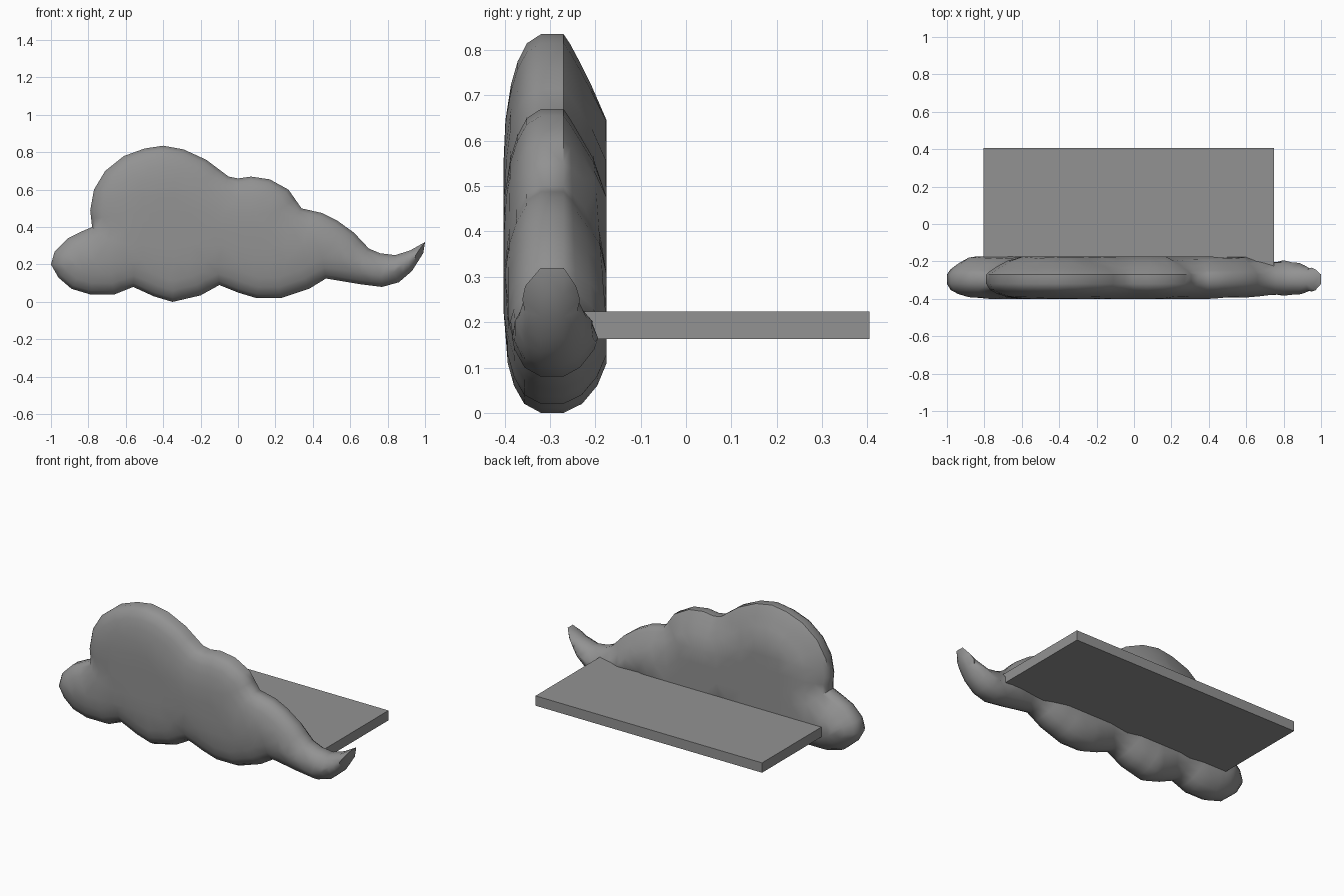
import bpy, bmesh, math
from mathutils import Vector
from mathutils.geometry import delaunay_2d_cdt, intersect_point_line

if "Cube" in bpy.data.objects:
    bpy.data.objects.remove(bpy.data.objects["Cube"])

# Cloud silhouette in the xz plane, clockwise from the left lobe
CORNERS = [Vector(p) for p in [
    (-1, .2), (-.98, .27), (-.91, .34), (-.84, .375), (-.78, .40), (-.79, .49), (-.77, .60),
    (-.71, .70), (-.61, .78), (-.5, .82), (-.40, .835), (-.29, .815), (-.17, .76), (-.05, .67),
    (0, .66), (.07, .67), (.17, .655), (.27, .60), (.34, .50), (.45, .475), (.53, .435),
    (.62, .37), (.70, .285), (.76, .26), (.84, .25), (.92, .275), (1, .32), (.99, .26),
    (.93, .165), (.86, .105), (.77, .08), (.65, .095), (.47, .125), (.38, .07), (.23, .02),
    (.10, .02), (0, .05), (-.1, .09), (-.2, .035), (-.35, 0), (-.45, .03), (-.56, .08),
    (-.66, .04), (-.79, .04), (-.89, .07), (-.96, .13)]]
OUTLINE = []
for a, b in zip(CORNERS, CORNERS[1:] + CORNERS[:1]):
    steps = math.ceil((b - a).length / .075)
    OUTLINE += [a.lerp(b, s / steps) for s in range(steps)]
N = len(OUTLINE)


def edge_distance(p):
    best = 9
    for i in range(N):
        a, b = OUTLINE[i], OUTLINE[(i + 1) % N]
        q, t = intersect_point_line(p, a, b)
        q = a.lerp(b, min(max(t, 0), 1))
        best = min(best, (p - q).length)
    return best


def inside(p):
    hit = False
    for i in range(N):
        a, b = OUTLINE[i], OUTLINE[(i + 1) % N]
        if (a.y > p.y) != (b.y > p.y) and p.x < a.x + (p.y - a.y) * (b.x - a.x) / (b.y - a.y):
            hit = not hit
    return hit


def swell(d, radius):
    return math.sqrt(1 - (1 - min(d / radius, 1)) ** 2)


def front_y(p, d):
    return -.32 - .082 * swell(d, .18 + .09 * min(p.y / .7, 1))


def back_y(p, d):
    high = min(p.y / .65, 1)
    k = min(d / (.08 + .1 * high), 1)
    straight = .5 + .4 * high
    return -.27 + .095 * (straight * k + (1 - straight) * swell(k, 1))


# Interior points: tail spine, inset rings near the rim, a loose grid further in
points = OUTLINE + [Vector(p) for p in ((.80, .165), (.86, .18), (.91, .212), (.95, .25))]
for inset in (.02, .06, .11):
    for i in range(N):
        t = OUTLINE[(i + 1) % N] - OUTLINE[i - 1]
        p = OUTLINE[i] + Vector((t.y, -t.x)).normalized() * inset
        if inside(p) and edge_distance(p) > inset * .8 and all((p - q).length > .015 for q in points):
            points.append(p)
for i in range(-11, 12):
    for j in range(10):
        p = Vector((i * .085, .05 + j * .085))
        if inside(p) and edge_distance(p) > .06 and all((p - q).length > .045 for q in points):
            points.append(p)
flat = delaunay_2d_cdt(points, [], [list(range(N))], 1, 1e-5)
verts2d, faces2d = flat[0], flat[2]

# Cloud body: swollen front and back skins joined by a narrow rim
bm = bmesh.new()
dist = [edge_distance(p) for p in verts2d]
for depth in (front_y, back_y):
    vs = [bm.verts.new((p.x, depth(p, d), p.y)) for p, d in zip(verts2d, dist)]
    for f in faces2d:
        bm.faces.new([vs[i] for i in f])
bmesh.ops.bridge_loops(bm, edges=[e for e in bm.edges if e.is_boundary])
bmesh.ops.recalc_face_normals(bm, faces=bm.faces)
mesh = bpy.data.meshes.new("cloud_front")
bm.to_mesh(mesh)
bm.free()
cloud = bpy.data.objects.new("cloud_front", mesh)
bpy.context.collection.objects.link(cloud)
bpy.context.view_layer.objects.active = cloud
cloud.select_set(True)
bpy.ops.object.shade_smooth_by_angle(angle=math.radians(50))

# Shelf board behind the cloud
bpy.ops.mesh.primitive_cube_add(size=1, location=(-.0285, .08, .193))
shelf = bpy.context.object
shelf.name = "shelf_board"
shelf.scale = (1.553, .65, .061)

# Dark grey finish
grey = bpy.data.materials.new("dark_grey")
grey.diffuse_color = (.29, .29, .29, 1)
grey.use_nodes = True
grey.node_tree.nodes["Principled BSDF"].inputs["Base Color"].default_value = grey.diffuse_color
for part in (cloud, shelf):
    part.data.materials.append(grey)
